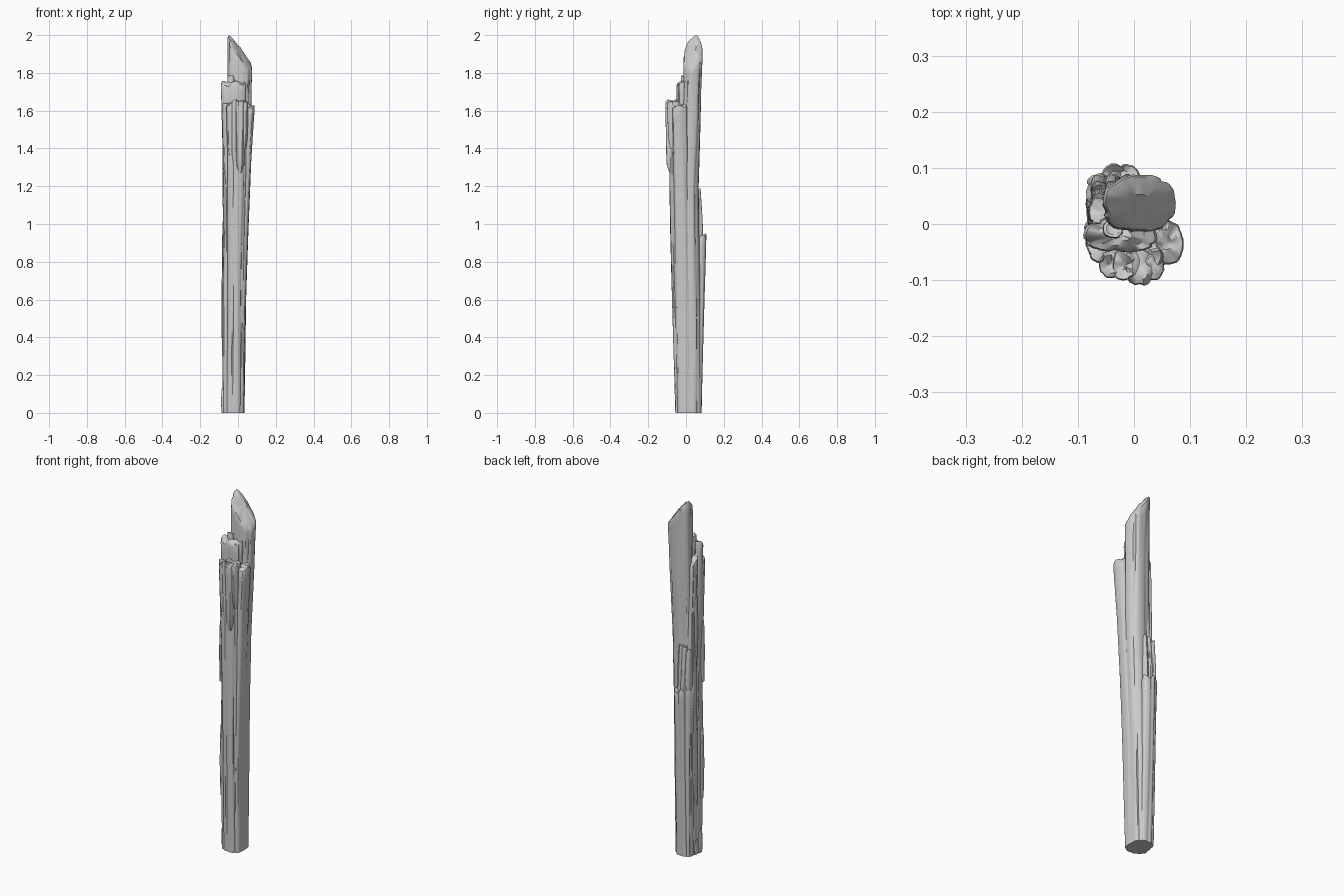
import bpy, bmesh, math
from mathutils import Vector, noise

if "Cube" in bpy.data.objects:
    bpy.data.objects.remove(bpy.data.objects["Cube"])


def lerp_section(secs, z):
    for a, b in zip(secs, secs[1:]):
        if z <= b[0]:
            t = (z - a[0]) / (b[0] - a[0])
            return [p + (q - p) * t for p, q in zip(a[1:], b[1:])]
    return secs[-1][1:]


def strand(name, secs, lobes=6, depth=0.14, seed=1, top=None, jag=0.02, n=48, power=0.8):
    """Grained wood fibre lofted through (z, x0, x1, y0, y1) sections, with a torn top."""
    z0, z1 = secs[0][0], secs[-1][0]
    zc = max(z0, z1 - 0.3)
    off = Vector((seed * 7.3, seed * 3.1, seed * 5.7))

    def torn(x, y):
        base = top(x, y) if top else z1
        return min(2.0, base + jag * (noise.noise(Vector((x * 45, y * 45, 0)) + off) - 0.3))

    bm = bmesh.new()
    rings = []
    steps = max(5, int((z1 - z0) / 0.05))

    def ring(z, scale=1.0, cap=False, drop=0.0):
        x0, x1, y0, y1 = lerp_section(secs, z)
        cx, cy, rx, ry = (x0 + x1) / 2, (y0 + y1) / 2, (x1 - x0) / 2, (y1 - y0) / 2
        row = []
        for i in range(n):
            a = math.tau * i / n
            c, s = math.cos(a), math.sin(a)
            # rounded lobes split by narrow grooves, drifting slowly along the grain
            wob = noise.noise(Vector((c * 1.5, s * 1.5, z * 0.9)) + off)
            groove = (1 - abs(math.sin(lobes * a / 2 + seed + wob * 1.6))) ** 2
            grain = noise.noise(Vector((c * 5, s * 5, z * 1.6)) + off)
            r = (1.02 - depth * groove + 0.04 * grain) * scale
            x = cx + rx * r * math.copysign(abs(c) ** power, c)
            y = cy + ry * r * math.copysign(abs(s) ** power, s)
            zz = z
            if cap:
                zz = torn(x, y) - drop
            elif z > zc:
                zz = zc + (z - zc) * (torn(x, y) - 0.012 - zc) / (z1 - zc)
            row.append(bm.verts.new((x, y, zz)))
        rings.append(row)
        return cx, cy

    for k in range(steps + 1):
        ring(z0 + (z1 - z0) * k / steps)
    ring(z1, 0.93, True, 0.003)
    ring(z1, 0.65, True)
    cx, cy = ring(z1, 0.3, True)
    for a, b in zip(rings, rings[1:]):
        for i in range(n):
            j = (i + 1) % n
            bm.faces.new((a[i], a[j], b[j], b[i]))
    tip = bm.verts.new((cx, cy, torn(cx, cy)))
    for i in range(n):
        bm.faces.new((rings[-1][i], rings[-1][(i + 1) % n], tip))
    bm.faces.new(rings[0][::-1])
    me = bpy.data.meshes.new(name)
    bm.to_mesh(me)
    bm.free()
    ob = bpy.data.objects.new(name, me)
    bpy.context.collection.objects.link(ob)
    bpy.context.view_layer.objects.active = ob
    ob.select_set(True)
    bpy.ops.object.shade_smooth_by_angle(angle=math.radians(35))
    ob.select_set(False)
    return ob


# Full-height core ending in the slanted spike
strand("core_spike", [(0, -.07, .032, -.045, .078), (.6, -.07, .042, -.05, .075),
                      (1.2, -.062, .057, -.04, .066), (1.6, -.056, .068, -.015, .077),
                      (2, -.054, .073, -.012, .087)],
       lobes=5, depth=.1, seed=1, jag=.012,
       top=lambda x, y: 2.012 - 1.35 * max(0, x + .045) - 1.0 * max(0, .05 - y)
       - .6 * max(0, y - .055))

# Front fibres up to the lower shelf
strand("front_fibre", [(0, -.065, .022, -.056, .02), (.65, -.06, .03, -.075, .02),
                       (.97, -.06, .035, -.083, .0), (1.3, -.06, .045, -.088, -.01),
                       (1.65, -.055, .05, -.093, -.015)], lobes=6, seed=2)
strand("right_fibre", [(0, -.03, .034, -.045, .035), (.6, -.01, .043, -.055, .03),
                       (1.0, 0, .057, -.06, .02), (1.3, .01, .07, -.065, .012),
                       (1.63, .025, .089, -.072, .004)], lobes=3, depth=.1, seed=3)
strand("left_front_fibre", [(0, -.082, -.02, -.045, .03), (.6, -.082, -.02, -.055, .02),
                            (1.0, -.074, -.02, -.06, .02), (1.4, -.08, -.02, -.065, .01),
                            (1.64, -.084, -.02, -.07, 0)], lobes=5, seed=4)

# Upper shelf between the front fibres and the spike
strand("upper_shelf", [(.8, -.072, .02, -.04, .03), (1.3, -.078, .03, -.045, .02),
                       (1.755, -.088, .042, -.05, .01)], lobes=6, seed=5,
       top=lambda x, y: 1.755 + .5 * (y + .02))
strand("shelf_sliver", [(1.5, -.06, -.01, -.03, .01), (1.785, -.055, -.02, -.025, .01)],
       lobes=3, seed=6, n=24)

# Splinters hanging on the front face
for i, (x, w, y, zb, zt) in enumerate([(-.04, .022, -.096, 1.36, 1.64),
                                       (-.018, .02, -.1, 1.31, 1.66),
                                       (.01, .024, -.111, 1.26, 1.65),
                                       (.036, .018, -.1, 1.4, 1.65)]):
    strand(f"front_splinter_{i + 1}",
           [(zb, x - .008, x + .008, -.085, -.06), (zb + .06, x - w * .8, x + w * .8, y + .006, -.05),
            (zt, x - w, x + w, y, -.045)], lobes=3, seed=10 + i, n=24)

# Left and back fibres broken off at different heights
strand("left_fibre", [(0, -.078, -.02, -.01, .065), (.5, -.083, -.02, -.01, .07),
                      (.9, -.08, -.02, -.005, .07), (1.3, -.077, -.02, 0, .06),
                      (1.7, -.08, -.03, -.01, .05)], lobes=6, depth=.2, seed=20,
       top=lambda x, y: 1.7 - 1.5 * max(0, y))
strand("left_back_fibre", [(0, -.075, -.01, .02, .078), (.6, -.08, -.01, .03, .088),
                           (1.03, -.086, -.02, .03, .09)], lobes=5, depth=.2, seed=21, jag=.05,
       top=lambda x, y: 1.02 + 2.0 * (x + .05))
strand("back_fibre", [(0, -.06, .012, .02, .083), (.5, -.06, .012, .03, .096),
                      (.95, -.06, .012, .03, .109)], lobes=4, seed=22, jag=.03)
for i, (x, zt) in enumerate([(-.062, 1.17), (-.038, 1.2), (-.014, 1.18)]):
    strand(f"back_step_{i + 1}", [(.7, x - .02, x + .02, .03, .085), (1.0, x - .016, x + .016, .035, .089),
                                  (zt, x - .014, x + .014, .035, .077)],
           lobes=3, seed=23 + i, n=24, jag=.03)

# Thin bark flakes down the left side
for i, (x, y, zb, zt) in enumerate([(-.079, -.012, 0, .135), (-.074, .02, 0, .09), (-.076, -.03, .3, .7),
                                    (-.076, .035, .45, .85), (-.073, .01, .75, 1.03),
                                    (-.07, -.045, .95, 1.3), (-.072, .02, 1.1, 1.45)]):
    h = zt - zb
    strand(f"left_flake_{i + 1}", [(zb, x - .009, x + .012, y - .012, y + .012),
                                   (zb + h * .5, x - .011, x + .014, y - .018, y + .018),
                                   (zt, x - .009, x + .012, y - .012, y + .012)],
           lobes=3, seed=30 + i, n=20)
